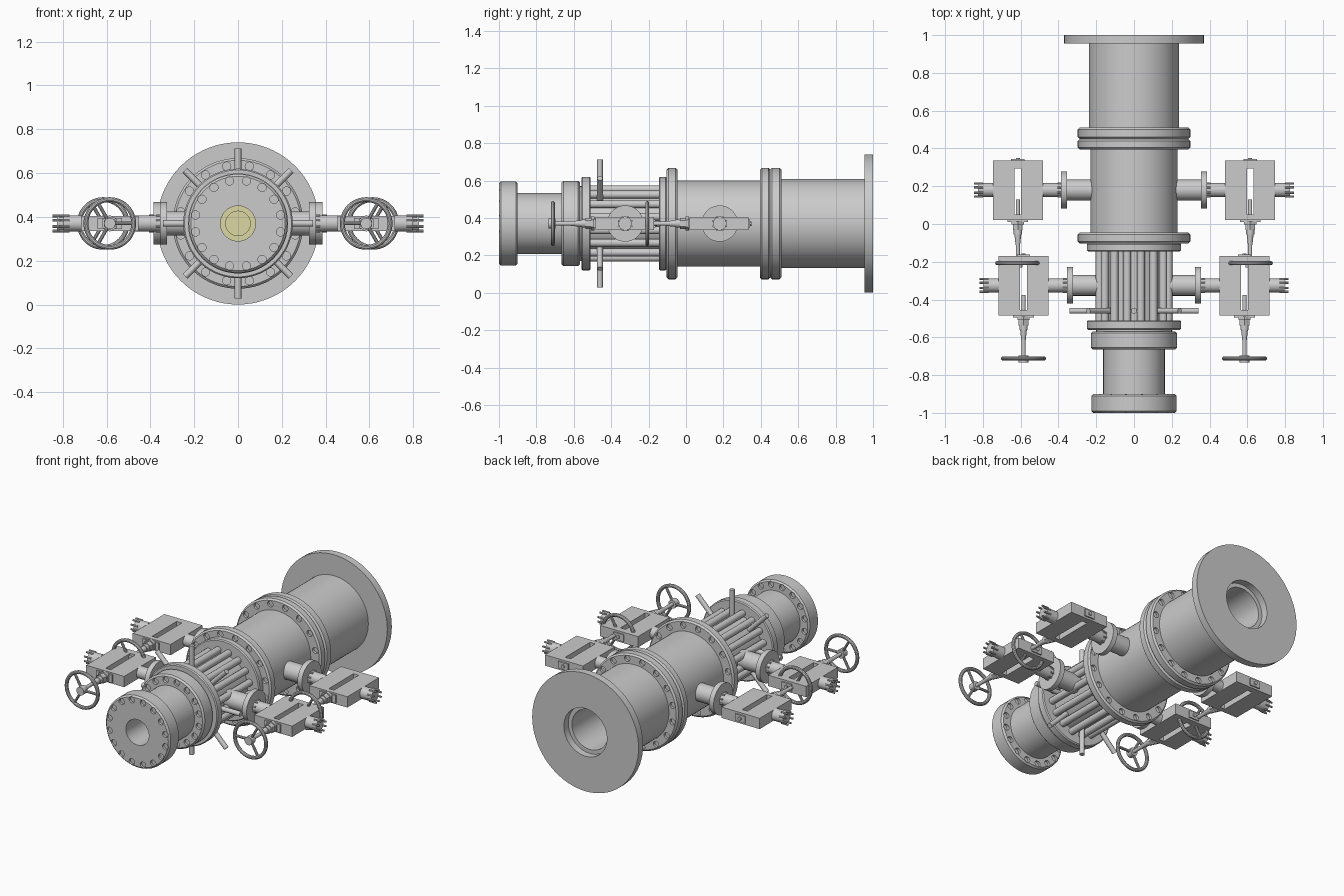
import bpy, bmesh, math
from mathutils import Vector, Matrix

if "Cube" in bpy.data.objects:
    bpy.data.objects.remove(bpy.data.objects["Cube"])

AX = 0.37  # height of the main axis
TAU = 2 * math.pi


def rod(bm, p0, p1, r, seg=32, r2=None):
    p0, p1 = Vector(p0), Vector(p1)
    d = p1 - p0
    m = Matrix.Translation((p0 + p1) / 2) @ d.to_track_quat('Z', 'Y').to_matrix().to_4x4()
    bmesh.ops.create_cone(bm, cap_ends=True, segments=seg, radius1=r,
                          radius2=r if r2 is None else r2, depth=d.length, matrix=m)


def box(bm, lo, hi):
    lo, hi = Vector(lo), Vector(hi)
    size = [abs(v) for v in hi - lo]
    m = Matrix.Translation((lo + hi) / 2) @ Matrix.Diagonal((*size, 1))
    bmesh.ops.create_cube(bm, size=1, matrix=m)


def ring(bm, profile, cx=0.0, seg=72):
    """Revolve a closed (y, radius) profile about the y direction."""
    rows = []
    for i in range(seg):
        c, s = math.cos(TAU * i / seg), math.sin(TAU * i / seg)
        rows.append([bm.verts.new((cx + r * c, y, AX + r * s)) for y, r in profile])
    n = len(profile)
    for i in range(seg):
        a, b = rows[i], rows[(i + 1) % seg]
        for j in range(n):
            k = (j + 1) % n
            bm.faces.new((a[j], a[k], b[k], b[j]))


def finish(name, bm):
    bmesh.ops.recalc_face_normals(bm, faces=bm.faces)
    me = bpy.data.meshes.new(name)
    bm.to_mesh(me)
    bm.free()
    ob = bpy.data.objects.new(name, me)
    bpy.context.collection.objects.link(ob)
    return ob


def cut(ob, bm):
    """Subtract the cutter mesh from the object and delete the cutter."""
    cutter = finish("cutter", bm)
    cutter.hide_render = True
    mod = ob.modifiers.new("cut", 'BOOLEAN')
    mod.operation, mod.object, mod.solver = 'DIFFERENCE', cutter, 'EXACT'
    bpy.context.view_layer.update()
    dg = bpy.context.evaluated_depsgraph_get()
    me = bpy.data.meshes.new_from_object(ob.evaluated_get(dg))
    ob.modifiers.clear()
    ob.data = me
    bpy.data.objects.remove(cutter)


# Main run of pipes and flanges: name, y0, y1, radius, bore, chamfer, bolt circle, faces with bolt holes
SECTIONS = [
    ("front_flange", -1.0, -0.9, 0.225, 0.08, 0.01, 0.198, "fb"),
    ("front_pipe", -0.9, -0.665, 0.163, 0.08, 0, 0, ""),
    ("neck_flange", -0.665, -0.568, 0.228, 0.08, 0.01, 0.196, "f"),
    ("neck_gasket", -0.568, -0.56, 0.20, 0.08, 0, 0, ""),
    ("cage_front_flange", -0.56, -0.51, 0.25, 0.08, 0.006, 0, ""),
    ("cage_core", -0.51, -0.145, 0.168, 0.08, 0, 0, ""),
    ("cage_back_flange", -0.145, -0.103, 0.25, 0.08, 0.006, 0, ""),
    ("body_front_flange", -0.103, -0.045, 0.298, 0.08, 0.01, 0.266, "fb"),
    ("body_pipe", -0.045, 0.395, 0.23, 0.125, 0, 0, ""),
    ("body_back_flange", 0.395, 0.45, 0.298, 0.125, 0.01, 0.266, "f"),
    ("rear_front_flange", 0.45, 0.51, 0.298, 0.125, 0.01, 0.268, "b"),
    ("rear_pipe", 0.51, 0.955, 0.238, 0.125, 0, 0, ""),
    ("base_flange", 0.955, 1.0, 0.37, 0.15, 0, 0, ""),
]
for name, y0, y1, r, bore, ch, circle, faces in SECTIONS:
    bm = bmesh.new()
    if ch:
        prof = [(y0, bore), (y0, r - ch), (y0 + ch, r), (y1 - ch, r), (y1, r - ch), (y1, bore)]
    else:
        prof = [(y0, bore), (y0, r), (y1, r), (y1, bore)]
    ring(bm, prof)
    ob = finish(name, bm)
    if faces:
        bm = bmesh.new()
        for f in faces:
            y, d = (y0, 0.015) if f == "f" else (y1, -0.015)
            for i in range(16):
                a = TAU * (i + 0.5) / 16
                x, z = circle * math.cos(a), AX + circle * math.sin(a)
                rod(bm, (x, y - d, z), (x, y + d, z), 0.019, 16)
        cut(ob, bm)

# Long studs around the cage
bm = bmesh.new()
for i in range(16):
    a = TAU * (i + 0.5) / 16
    x, z = 0.186 * math.cos(a), AX + 0.186 * math.sin(a)
    rod(bm, (x, -0.515, z), (x, -0.14, z), 0.021, 16)
finish("cage_studs", bm)

# Radial locking pins
bm = bmesh.new()
for i in range(8):
    d = Vector((math.cos(TAU * i / 8), 0, math.sin(TAU * i / 8)))
    o = Vector((0, -0.46, AX))
    rod(bm, o + d * 0.16, o + d * 0.342, 0.015, 20)
finish("locking_pins", bm)

# Coloured seat deep in the bore
bm = bmesh.new()
ring(bm, [(-0.45, 0.056), (-0.45, 0.0805), (-0.38, 0.0805), (-0.38, 0.056)])
rod(bm, (0, -0.40, AX), (0, -0.38, AX), 0.057, 48)
seat = finish("bore_seat", bm)
mat = bpy.data.materials.new("pale_yellow")
mat.diffuse_color = (0.72, 0.68, 0.36, 1)
mat.use_nodes = True
mat.node_tree.nodes["Principled BSDF"].inputs["Base Color"].default_value = mat.diffuse_color
seat.data.materials.append(mat)


def valve(tag, s, cx, cy, flange_x):
    """Side outlet and gate valve; cx is the stem x, cy the outlet y, s the side."""
    def P(x, y, z=0.0):
        return (s * x, cy + y, AX + z)

    # outlet neck and flange
    bm = bmesh.new()
    rod(bm, P(0.15, 0), P(flange_x, 0), 0.055, 40)
    rod(bm, P(flange_x - 0.003, 0), P(flange_x + 0.028, 0), 0.097, 48)
    finish(tag + "_outlet", bm)

    # slotted valve block
    bm = bmesh.new()
    box(bm, P(cx - 0.132, -0.16, -0.034), P(cx + 0.132, 0.155, 0.034))
    block = finish(tag + "_block", bm)
    bm = bmesh.new()
    box(bm, P(cx - 0.018, -0.13, -0.1), P(cx + 0.018, 0.115, 0.1))
    cut(block, bm)

    # pipes on both sides of the block with their stud rings
    bm = bmesh.new()
    rod(bm, P(flange_x + 0.02, 0), P(cx - 0.13, 0), 0.037)
    rod(bm, P(cx + 0.13, 0), P(cx + 0.212, 0), 0.037)
    for x0, x1 in ((flange_x + 0.02, flange_x + 0.048), (cx + 0.185, cx + 0.232)):
        for i in range(8):
            a = TAU * (i + 0.5) / 8
            y, z = 0.037 * math.cos(a), 0.037 * math.sin(a)
            rod(bm, P(x0, y, z), P(x1, y, z), 0.006, 8)
    finish(tag + "_pipes", bm)

    # bonnet, stem and end cap
    bm = bmesh.new()
    box(bm, P(cx - 0.055, -0.17, -0.025), P(cx + 0.055, -0.158, 0.025))
    rod(bm, P(cx, -0.165), P(cx, -0.182), 0.038, 6)
    rod(bm, P(cx, -0.182), P(cx, -0.212), 0.03, 6)
    rod(bm, P(cx, -0.212), P(cx, -0.235), 0.022, 20)
    rod(bm, P(cx, -0.235), P(cx, -0.29), 0.018, 20, 0.012)
    rod(bm, P(cx, -0.29), P(cx, -0.385), 0.011, 16)
    rod(bm, P(cx, -0.135), P(cx, -0.05), 0.011, 16)
    box(bm, P(cx - 0.035, 0.154, -0.022), P(cx + 0.035, 0.163, 0.022))
    rod(bm, P(cx, 0.16), P(cx, 0.17), 0.012, 6)
    finish(tag + "_stem", bm)

    # handwheel with three spokes
    bm = bmesh.new()
    wy = -0.387
    rim = [(cy + wy + 0.011 * math.sin(TAU * k / 10), 0.109 + 0.011 * math.cos(TAU * k / 10))
           for k in range(10)]
    ring(bm, rim, s * cx, 48)
    rod(bm, P(cx, wy + 0.015), P(cx, wy - 0.022), 0.026, 24)
    for i in range(3):
        a = math.pi + TAU * i / 3
        rod(bm, P(cx, wy), P(cx + 0.108 * math.cos(a), wy, 0.108 * math.sin(a)), 0.008, 10)
    finish(tag + "_handwheel", bm)


# Two valves per side
for s, side in ((1, "right"), (-1, "left")):
    valve(side + "_rear_valve", s, 0.615, 0.18, 0.358)
    valve(side + "_front_valve", s, 0.585, -0.325, 0.327)

# Smooth round surfaces, keep edges sharp
for ob in bpy.data.objects:
    ob.select_set(True)
bpy.context.view_layer.objects.active = seat
bpy.ops.object.shade_smooth_by_angle(angle=math.radians(30))
